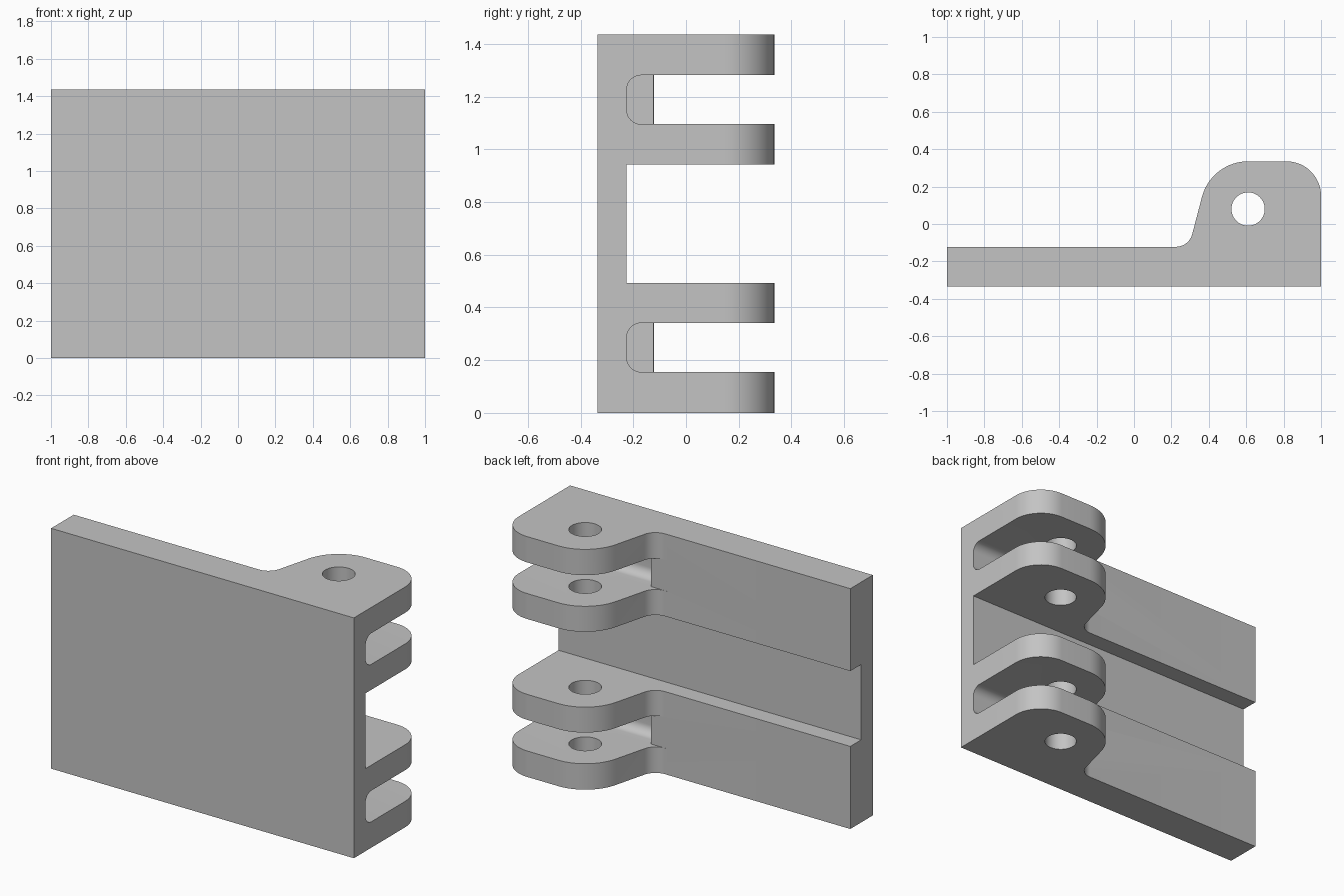
import bpy, bmesh
from math import cos, sin, radians
from mathutils import Vector

if "Cube" in bpy.data.objects:
    bpy.data.objects.remove(bpy.data.objects["Cube"])

HEIGHT, FRONT, BACK = 1.435, -0.335, 0.335
PLATE, FLOOR = -0.122, -0.225      # plate back surface, recess floor
PIN = (0.61, 0.08)

grey = bpy.data.materials.new("light grey")
grey.use_nodes = True
grey.diffuse_color = (0.55, 0.55, 0.55, 1)
grey.node_tree.nodes["Principled BSDF"].inputs["Base Color"].default_value = grey.diffuse_color


def arc(cx, cy, r, start, end, steps=16):
    angles = [radians(start + (end - start) * i / steps) for i in range(steps + 1)]
    return [(cx + r * cos(a), cy + r * sin(a)) for a in angles]


def prism(name, outline, place, sweep):
    """Sweep a flat outline into a solid."""
    bm = bmesh.new()
    face = bm.faces.new([bm.verts.new(place(u, v)) for u, v in outline])
    side = bmesh.ops.extrude_face_region(bm, geom=[face])
    verts = [g for g in side["geom"] if isinstance(g, bmesh.types.BMVert)]
    bmesh.ops.translate(bm, verts=verts, vec=Vector(sweep))
    bmesh.ops.recalc_face_normals(bm, faces=bm.faces)
    mesh = bpy.data.meshes.new(name)
    bm.to_mesh(mesh)
    bm.free()
    mesh.materials.append(grey)
    obj = bpy.data.objects.new(name, mesh)
    bpy.context.collection.objects.link(obj)
    return obj


def along_x(name, outline, x0, x1):
    return prism(name, outline, lambda y, z: (x0, y, z), (x1 - x0, 0, 0))


def along_z(name, outline, z0, z1):
    return prism(name, outline, lambda x, y: (x, y, z0), (0, 0, z1 - z0))


def rect(u0, u1, v0, v1):
    return [(u0, v0), (u1, v0), (u1, v1), (u0, v1)]


# Plate with the hinge lug at its back
fillet = 0.09
profile = [(-1, FRONT), (1, FRONT)]
profile += arc(0.815, 0.15, 0.185, 0, 90)
profile += arc(*PIN, 0.255, 90, 165)
profile += arc(0.224, PLATE + fillet, fillet, -15, -90, 12)
profile += [(-1, PLATE)]
bracket = along_z("hinge_bracket", profile, 0, HEIGHT)

# Cutters: pin hole, central channel, rounded pockets between the lugs
cutters = [
    along_z("pin_hole", arc(*PIN, 0.089, 0, 352.5, 47), -0.1, HEIGHT + 0.1),
    along_x("channel", rect(FLOOR, 0.6, 0.493, 0.943), -1.1, 1.1),
]
for low in (0.155, 1.095):
    high, r = low + 0.186, 0.055
    pocket = [(0.6, low), (0.6, high)]
    pocket += arc(FLOOR + r, high - r, r, 90, 180, 10)
    pocket += arc(FLOOR + r, low + r, r, 180, 270, 10)
    cutters.append(along_x("lug_pocket", pocket, 0.318, 1.1))
    cutters.append(along_z("lug_gap", rect(0.2, 0.4, PLATE - 0.0005, 0.6), low, high))

bpy.context.view_layer.objects.active = bracket
for cutter in cutters:
    cutter.hide_render = True
    cut = bracket.modifiers.new("cut", "BOOLEAN")
    cut.operation, cut.solver, cut.object = "DIFFERENCE", "EXACT", cutter
    bpy.ops.object.modifier_apply(modifier=cut.name)
    bpy.data.objects.remove(cutter)

# Smooth rounded surfaces, sharp edges
bpy.ops.object.select_all(action="DESELECT")
bracket.select_set(True)
bpy.ops.object.shade_smooth_by_angle(angle=radians(25))
